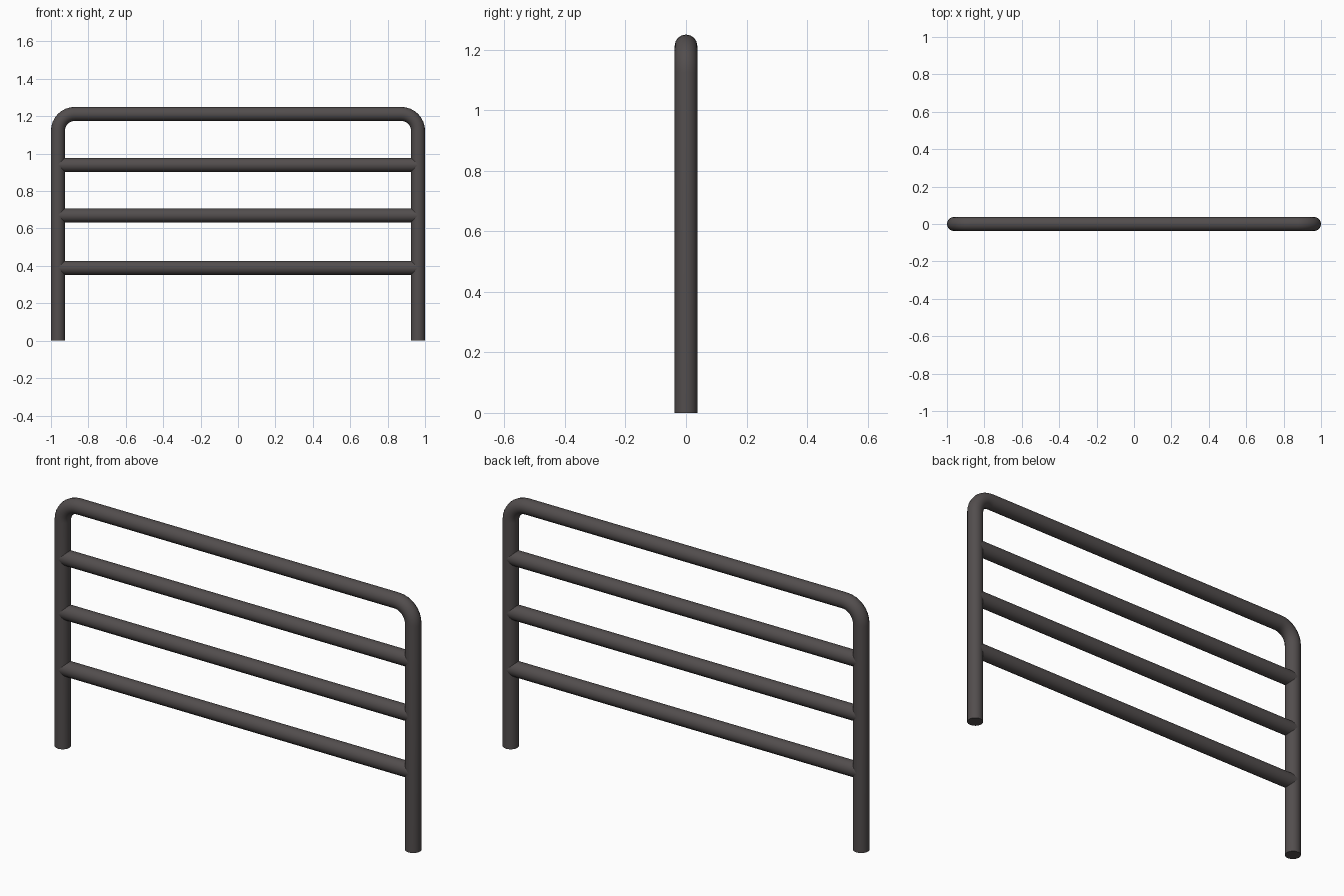
import bpy
from math import sin, cos, pi

if "Cube" in bpy.data.objects:
    bpy.data.objects.remove(bpy.data.objects["Cube"])

R = 0.0375            # tube radius
X = 1 - R             # post centre line
TOP = 1.25 - R        # top rail centre line
BEND = 0.09           # bend radius on the centre line

steel = bpy.data.materials.new("dark_steel")
steel.diffuse_color = (0.085, 0.075, 0.075, 1)
steel.use_nodes = True
steel.node_tree.nodes["Principled BSDF"].inputs["Base Color"].default_value = steel.diffuse_color


def tube(name, points):
    """Round capped tube along a path in the xz plane."""
    curve = bpy.data.curves.new(name, 'CURVE')
    curve.dimensions = '3D'
    curve.bevel_depth = R
    curve.bevel_resolution = 6
    curve.use_fill_caps = True
    spline = curve.splines.new('POLY')
    spline.points.add(len(points) - 1)
    for p, (x, z) in zip(spline.points, points):
        p.co = (x, 0, z, 1)
    obj = bpy.data.objects.new(name, curve)
    bpy.context.collection.objects.link(obj)
    bpy.ops.object.select_all(action='DESELECT')
    obj.select_set(True)
    bpy.context.view_layer.objects.active = obj
    bpy.ops.object.convert(target='MESH')
    obj = bpy.context.object
    obj.data.materials.clear()
    obj.data.materials.append(steel)
    bpy.ops.object.shade_smooth_by_angle(angle=pi / 5)
    return obj


# Bent outer frame: left post, rounded corner, then mirrored to the right
left = [(-X, 0)]
for i in range(9):
    a = pi - i * pi / 16
    left.append((-X + BEND + BEND * cos(a), TOP - BEND + BEND * sin(a)))
tube("outer_frame", left + [(-x, z) for x, z in reversed(left)])

# Horizontal cross rails, running between the post centre lines
for name, z in (("lower_rail", 0.39), ("middle_rail", 0.67), ("upper_rail", 0.94)):
    tube(name, [(-X, z), (X, z)])
